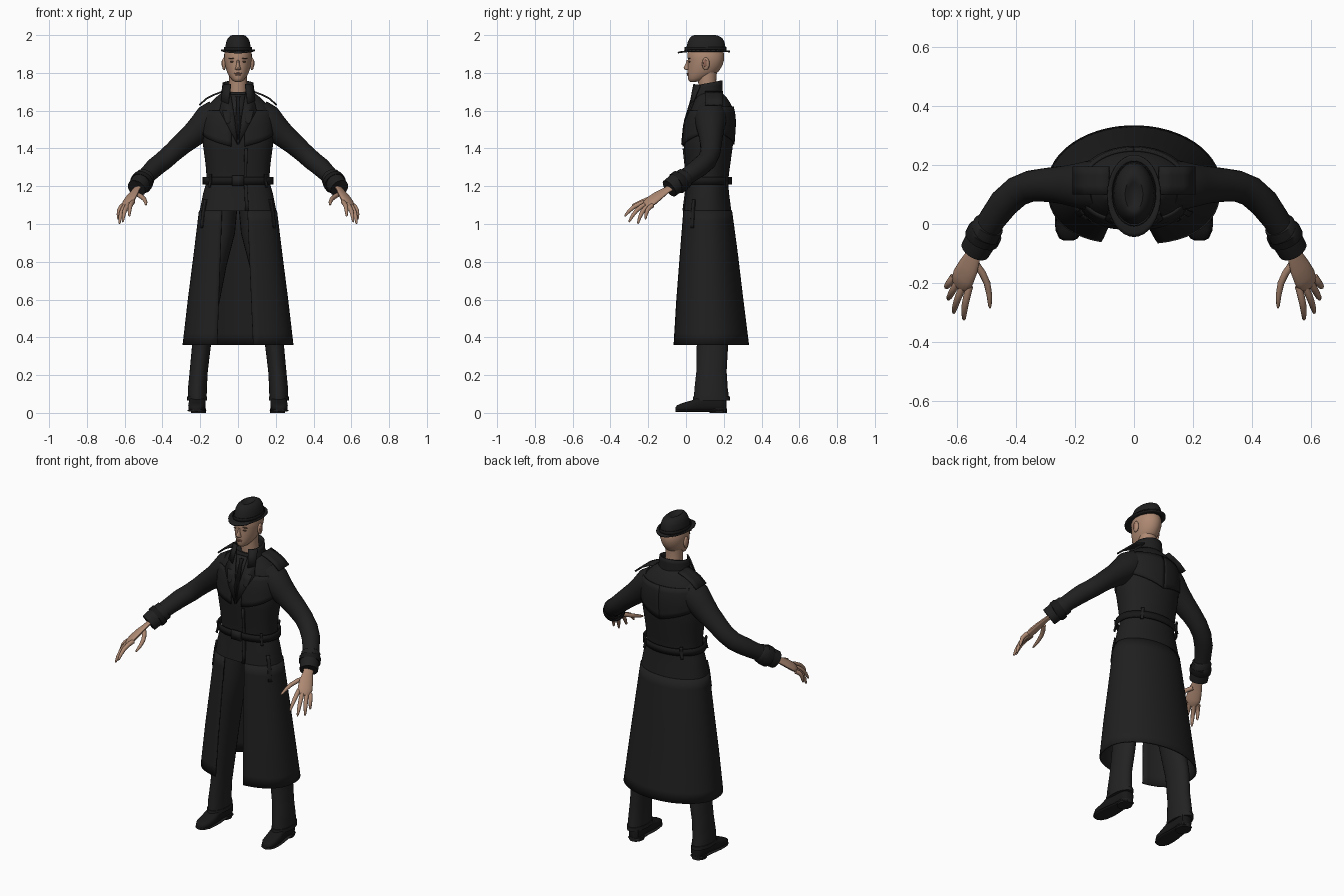
import bpy, bmesh
from math import sin, cos, pi, radians, asin
from mathutils import Vector as V

if "Cube" in bpy.data.objects:
    bpy.data.objects.remove(bpy.data.objects["Cube"])


def material(name, r, g, b):
    m = bpy.data.materials.new(name)
    m.use_nodes = True
    m.diffuse_color = (r, g, b, 1)
    bsdf = m.node_tree.nodes["Principled BSDF"]
    bsdf.inputs["Base Color"].default_value = (r, g, b, 1)
    bsdf.inputs["Roughness"].default_value = 0.8
    return m


COAT = material("coat black", .014, .014, .014)
DARK = material("trim black", .009, .009, .009)
CLOTH = material("trouser black", .016, .016, .017)
SKIN = material("skin", .42, .25, .17)
LIP = material("lip brown", .27, .13, .09)
BROW = material("brow brown", .10, .06, .04)


def finish(name, bm, mat, mirror=False, thick=0):
    bmesh.ops.recalc_face_normals(bm, faces=bm.faces)
    me = bpy.data.meshes.new(name)
    bm.to_mesh(me)
    bm.free()
    me.materials.append(mat)
    ob = bpy.data.objects.new(name, me)
    bpy.context.collection.objects.link(ob)
    bpy.ops.object.select_all(action='DESELECT')
    ob.select_set(True)
    bpy.context.view_layer.objects.active = ob
    bpy.ops.object.shade_smooth_by_angle(angle=radians(45))
    if thick:
        mod = ob.modifiers.new("thickness", 'SOLIDIFY')
        mod.thickness, mod.offset = thick, 0
    if mirror:
        ob.modifiers.new("mirror", 'MIRROR').use_mirror_merge = False
    return ob


def loft(name, rings, mat, closed=True, caps=True, mirror=False, thick=0):
    bm = bmesh.new()
    rows = [[bm.verts.new(p) for p in ring] for ring in rings]
    n = len(rows[0])
    for a, b in zip(rows, rows[1:]):
        for i in range(n if closed else n - 1):
            j = (i + 1) % n
            bm.faces.new((a[i], a[j], b[j], b[i]))
    if closed and caps:
        bm.faces.new(rows[0])
        bm.faces.new(rows[-1])
    return finish(name, bm, mat, mirror, thick)


def tube(name, path, mat, ref=(0, 0, 1), flat=1, n=16, mirror=True, caps=True):
    """Round or flattened tube through (x, y, z, radius) points."""
    pts = [V(p[:3]) for p in path]
    rings = []
    for i, p in enumerate(pts):
        t = (pts[min(i + 1, len(pts) - 1)] - pts[max(i - 1, 0)]).normalized()
        a = V(ref)
        a = (a - t * a.dot(t)).normalized()
        b = t.cross(a) * flat
        r = path[i][3]
        rings.append([p + r * (cos(k * 2 * pi / n) * a + sin(k * 2 * pi / n) * b)
                      for k in range(n)])
    return loft(name, rings, mat, mirror=mirror, caps=caps)


def oval(z, hw, y0, y1, n=32, cx=0):
    return [V((cx + hw * sin(k * 2 * pi / n),
               (y0 + y1) / 2 - (y1 - y0) / 2 * cos(k * 2 * pi / n), z)) for k in range(n)]


def blob(name, loc, size, mat, mirror=False):
    bm = bmesh.new()
    bmesh.ops.create_uvsphere(bm, u_segments=16, v_segments=10, radius=1)
    bmesh.ops.scale(bm, vec=size, verts=bm.verts)
    bmesh.ops.translate(bm, vec=loc, verts=bm.verts)
    return finish(name, bm, mat, mirror)


def plate(name, pts, mat, mirror=False, thick=.008):
    bm = bmesh.new()
    bm.faces.new([bm.verts.new(p) for p in pts])
    return finish(name, bm, mat, mirror, thick)


# Coat surface: height, half width, front y, back y
COAT_ROWS = [(.36, .29, -.065, .33), (.6, .262, -.05, .30), (.85, .23, -.03, .27),
             (1.07, .203, -.012, .24), (1.16, .185, 0, .228), (1.23, .165, .008, .222),
             (1.32, .172, -.002, .235), (1.43, .187, -.014, .25), (1.54, .187, -.002, .257),
             (1.61, .175, .02, .25), (1.66, .13, .045, .225), (1.70, .08, .06, .185)]


def coat_size(z):
    for a, b in zip(COAT_ROWS, COAT_ROWS[1:]):
        if z <= b[0]:
            t = (z - a[0]) / (b[0] - a[0])
            return [a[i] + (b[i] - a[i]) * t for i in (1, 2, 3)]
    return COAT_ROWS[-1][1:]


def coat(th, z, off=0):
    hw, y0, y1 = coat_size(z)
    s, c = sin(th), cos(th)
    p = .8 if c > 0 else 1
    x = (hw + off) * abs(s) ** p * (1 if s > 0 else -1)
    y = (y0 + y1) / 2 - ((y1 - y0) / 2 + off) * abs(c) ** p * (1 if c > 0 else -1)
    return V((x, y, z))


def patch(name, th0, th1, z0, z1, mat, off=.004, slope=0, mirror=True, thick=.008):
    rows = []
    for j in range(7):
        t = j / 6
        rows.append([coat(th0 + (th1 - th0) * i / 12,
                          z0 + slope * (1 - t) * i / 12 + (z1 - z0) * t, off) for i in range(13)])
    return loft(name, rows, mat, closed=False, mirror=mirror, thick=thick)


# Coat skirt with open front, and the closed upper body
skirt = []
for j in range(13):
    z = .36 + .71 * j / 12
    hw = coat_size(z)[0]
    right = asin(((.08 - .03 * j / 12) / hw) ** 1.25)
    left = 2 * pi - asin(((.11 - .025 * j / 12) / hw) ** 1.25)
    skirt.append([coat(right + (left - right) * i / 48, z) for i in range(49)])
loft("coat_skirt", skirt, COAT, closed=False, thick=.008)
levels = [1.07 + .63 * j / 21 for j in range(22)]
loft("coat_body", [[coat(i * pi / 24, z) for i in range(48)] for z in levels], COAT)

# Storm flaps, back yoke, pockets and front closing edge
patch("chest_flap", .12, 1.25, 1.41, 1.60, COAT, slope=.06)
patch("back_yoke", pi, pi - 1.1, 1.42, 1.62, COAT, slope=.06)
patch("pocket_welt", .95, 1.1, .98, 1.13, COAT)
patch("closing_edge", .12, .2, 1.07, 1.4, COAT, mirror=False)

# Loose belt, buckle and belt loops
belt = [[coat(i * pi / 24, 1.23, .018) + V((0, 0, dz)) for i in range(48)] for dz in (-.02, .02)]
loft("belt", belt, DARK, caps=False, thick=.008)
buckle = [V((x, -.018, 1.23 + z)) for x, z in ((-.033, -.028), (.033, -.028), (.033, .028), (-.033, .028))]
plate("belt_buckle", buckle, COAT)
for th in (.75, 2.4):
    patch("belt_loop", th, th + .1, 1.195, 1.265, COAT, off=.024)

# Standing collar, lapels, shirt front and tie
collar = []
for j in range(5):
    t = j / 4
    ring = []
    for i in range(33):
        th = .6 + (2 * pi - 1.2) * i / 32
        z = 1.665 + t * (.08 - .015 * cos(th))
        ring.append(V(((.088 - .01 * t) * sin(th), .112 - .078 * cos(th), z)))
    collar.append(ring)
loft("collar", collar, COAT, closed=False, thick=.008)
plate("collar_point", [(.038, .042, 1.74), (.08, .075, 1.735), (.088, .04, 1.65), (.05, .022, 1.635)],
      COAT, mirror=True)
plate("lapel", [(.04, .04, 1.70), (.085, .042, 1.655), (.098, .018, 1.60), (.05, -.012, 1.51),
                (.003, -.022, 1.42), (.016, -.006, 1.55)], COAT, mirror=True)
plate("shirt_front", [(-.05, .05, 1.685), (.05, .05, 1.685), (.018, -.003, 1.53), (-.018, -.003, 1.53)], CLOTH)
plate("tie", [(-.012, .036, 1.675), (.012, .036, 1.675), (.008, .022, 1.64), (.015, -.012, 1.52),
              (0, -.02, 1.44), (-.015, -.012, 1.52), (-.008, .022, 1.64)], DARK)

# Shoulder straps
strap = [[V((x, y, z)) for y in (.10, .13, .165, .195)]
         for x, z in ((.085, 1.70), (.125, 1.685), (.165, 1.665), (.205, 1.63))]
loft("shoulder_strap", strap, COAT, closed=False, mirror=True, thick=.009)

# Sleeves and cuffs
tube("sleeve", [(.11, .13, 1.575, .085), (.155, .13, 1.55, .084), (.2, .13, 1.505, .073), (.245, .132, 1.465, .064),
                (.3, .132, 1.42, .057), (.35, .128, 1.375, .053), (.395, .11, 1.335, .052), (.44, .07, 1.3, .051),
                (.48, .015, 1.26, .046), (.515, -.045, 1.22, .044)], COAT, n=24)
tube("cuff", [(.488, .0, 1.25, .046), (.492, -.005, 1.245, .053), (.515, -.05, 1.217, .053),
              (.537, -.088, 1.188, .051), (.535, -.085, 1.19, .036)], COAT, n=24)
tube("cuff_strap", [(.503, -.027, 1.231, .054), (.504, -.028, 1.23, .06), (.515, -.05, 1.214, .06),
                    (.516, -.052, 1.213, .054)], DARK, n=24)

# Hands: flattened palm, fingers and thumb
ACROSS = (.05, .035, -.02)
tube("palm", [(.53, -.075, 1.195, .027), (.545, -.11, 1.175, .029), (.56, -.145, 1.152, .038),
              (.577, -.18, 1.125, .042), (.586, -.205, 1.105, .038), (.59, -.215, 1.097, .022)],
     SKIN, ACROSS, .42)
fingers = {"index": ((.556, -.21, 1.118), (.575, -.325, 1.04)),
           "middle": ((.577, -.207, 1.108), (.61, -.302, 1.01)),
           "ring": ((.595, -.195, 1.10), (.628, -.255, 1.0)),
           "little": ((.61, -.178, 1.098), (.635, -.215, 1.025)),
           "thumb": ((.535, -.135, 1.158), (.487, -.285, 1.10))}
for name, (base, tip) in fingers.items():
    a, b = V(base), V(tip)
    bend = V((.006, -.008, .012)) if name != "thumb" else V((-.014, .01, .004))
    path = [a.lerp(b, t) + bend * sin(pi * t) for t in (0, .25, .5, .75, .95, 1)]
    radii = (.0125, .0125, .0115, .0095, .006, .002)
    tube(name + "_finger", [(*p, r) for p, r in zip(path, radii)], SKIN, ACROSS, n=10)

# Trouser legs: height, centre x, centre y, half width, half depth
LEG = [(1.10, .09, .115, .088, .10), (.95, .098, .11, .082, .10), (.78, .13, .11, .07, .09),
       (.55, .165, .125, .06, .085), (.36, .193, .14, .05, .083), (.22, .208, .135, .048, .08),
       (.13, .215, .133, .05, .088), (.07, .216, .135, .05, .094)]
loft("trouser_leg", [oval(z, w, cy - d, cy + d, 24, cx) for z, cx, cy, w, d in LEG], CLOTH, mirror=True)
loft("trouser_hem", [oval(z, .053, .037, .233, 24, .216) for z in (.066, .088)], CLOTH, mirror=True)


# Shoes: y, half width, height
def shoe_ring(y, w, h, z0):
    cx = .213 + (.12 - y) * .05
    ring = []
    for k in range(20):
        c, s = cos(k * pi / 10), sin(k * pi / 10)
        ring.append(V((cx + w * abs(c) ** .7 * (1 if c > 0 else -1), y,
                       z0 + h * (.5 + .5 * abs(s) ** .7 * (1 if s > 0 else -1)))))
    return ring


SHOE = [(-.056, .012, .02), (-.048, .028, .032), (-.02, .042, .044), (.03, .046, .058), (.07, .044, .08),
        (.12, .038, .10), (.18, .038, .10), (.205, .032, .09), (.215, .015, .07)]
loft("shoe", [shoe_ring(y, w, h, .008) for y, w, h in SHOE], DARK, mirror=True)
loft("shoe_sole", [shoe_ring(y, w + .004, .014, .006) for y, w, h in SHOE], COAT, mirror=True)
loft("shoe_heel", [oval(z, .04, .125, .217, 20, .21) for z in (0, .022)], COAT, mirror=True)

# Neck and head
tube("neck", [(0, .125, 1.64, .058), (0, .118, 1.70, .05), (0, .112, 1.76, .048), (0, .115, 1.82, .05)],
     SKIN, (1, 0, 0), mirror=False, n=24)
HEAD = [(1.752, .014, .024, .05), (1.758, .026, .015, .085), (1.77, .037, .01, .115), (1.788, .05, .009, .15),
        (1.81, .06, .008, .175), (1.84, .068, .009, .193), (1.87, .073, .01, .202), (1.90, .073, .007, .202),
        (1.93, .064, .02, .19)]
loft("head", [oval(*row) for row in HEAD], SKIN)
NOSE = [(1.815, .009, .003, .02), (1.819, .016, -.008, .025), (1.828, .013, -.013, .025),
        (1.845, .008, -.003, .025), (1.868, .007, .004, .025)]
loft("nose", [oval(*row, 12) for row in NOSE], SKIN)
blob("ear", (.074, .105, 1.848), (.011, .02, .034), SKIN, True)
blob("ear_hollow", (.082, .101, 1.85), (.005, .01, .02), LIP, True)
blob("upper_lip", (0, .009, 1.797), (.021, .006, .004), LIP)
blob("lower_lip", (0, .01, 1.79), (.017, .006, .005), LIP)
blob("eye", (.03, .019, 1.859), (.013, .005, .004), BROW, True)
blob("eyebrow", (.031, .018, 1.877), (.019, .006, .003), BROW, True)

# Hat: creased crown, band and curved brim
CROWN = [(1.912, .07, -.002, .208), (1.94, .067, .003, .208), (1.965, .062, .01, .203), (1.984, .053, .02, .192),
         (1.996, .04, .032, .172), (2.0, .03, .045, .155), (1.994, .02, .06, .14), (1.986, .008, .08, .12)]
loft("hat_crown", [oval(*row) for row in CROWN], COAT)
loft("hat_band", [oval(z, .073, -.006, .212) for z in (1.914, 1.936)], DARK, caps=False, thick=.004)
brim = []
for t in (0, .35, .7, 1):
    ring = oval(1.914, .066 + .024 * t, .002 - .045 * t, .206 + .028 * t)
    for p in ring:
        p.z += t * t * (.008 * abs(p.x) / .09 - (.008 if p.y < 0 else .002))
    brim.append(ring)
loft("hat_brim", brim, COAT, caps=False, thick=.008)
